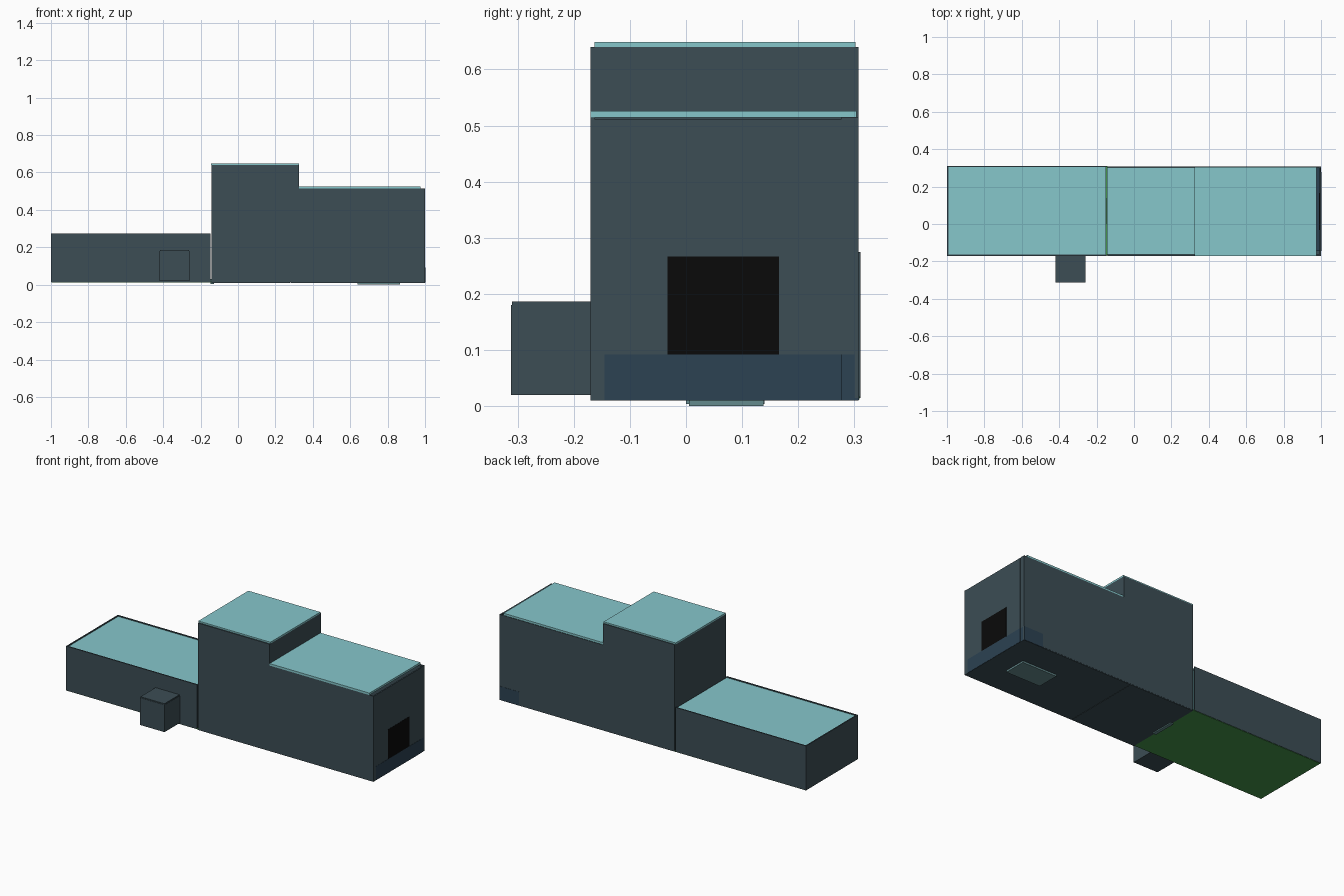
import bpy, bmesh

def mat(name, rgb):
    m = bpy.data.materials.new(name)
    m.diffuse_color = (*rgb, 1)
    return m

SLATE = mat("slate_panel", (0.045, 0.075, 0.09))
TEAL = mat("teal_lid", (0.24, 0.57, 0.60))
GREEN = mat("green_floor", (0.06, 0.30, 0.07))
BLUE = mat("blue_band", (0.025, 0.054, 0.085))
BLACK = mat("black_panel", (0.003, 0.003, 0.003))
GREY = mat("grey_plate", (0.13, 0.26, 0.27))

def prism(name, pts, d, m):
    """Extrude a closed loop of 3D points along d."""
    bm = bmesh.new()
    f = bm.faces.new([bm.verts.new(p) for p in pts])
    r = bmesh.ops.extrude_face_region(bm, geom=[f])
    bmesh.ops.translate(bm, vec=d, verts=[v for v in r["geom"] if isinstance(v, bmesh.types.BMVert)])
    bmesh.ops.recalc_face_normals(bm, faces=bm.faces)
    me = bpy.data.meshes.new(name)
    bm.to_mesh(me)
    bm.free()
    me.materials.append(m)
    ob = bpy.data.objects.new(name, me)
    bpy.context.collection.objects.link(ob)
    return ob

def box(name, x, y, z, m=SLATE):
    pts = [(x[0], y[0], z[0]), (x[1], y[0], z[0]), (x[1], y[1], z[0]), (x[0], y[1], z[0])]
    return prism(name, pts, (0, 0, z[1] - z[0]), m)

T = 0.007  # panel thickness

# Low wing: walls, recessed lid, green floor
for side, y in (("front", -0.170), ("back", 0.304)):
    box(f"low_wing_{side}_wall", (-1, -0.148), (y, y + T), (0.014, 0.275))
box("low_wing_end_wall", (-1, -1 + T), (-0.163, 0.304), (0.014, 0.275))
box("low_wing_lid", (-0.993, -0.15), (-0.163, 0.304), (0.264, 0.270), TEAL)
box("low_wing_floor", (-0.997, -0.143), (-0.168, 0.309), (0.012, 0.018), GREEN)

# Main body: stepped front and back walls
step = [(-0.141, 0.014), (0.999, 0.014), (0.999, 0.514), (0.325, 0.514), (0.325, 0.640), (-0.141, 0.640)]
for side, y in (("front", -0.170), ("back", 0.300)):
    prism(f"body_{side}_wall", [(x, y, z) for x, z in step], (0, T, 0), SLATE)

# Tower wall facing the low wing, with a doorway
door = [(-0.163, 0.014), (0.0, 0.014), (0.0, 0.15), (0.14, 0.15), (0.14, 0.014),
        (0.300, 0.014), (0.300, 0.640), (-0.163, 0.640)]
prism("tower_door_wall", [(-0.141, y, z) for y, z in door], (T, 0, 0), SLATE)
box("door_sill", (-0.147, -0.128), (0.0, 0.14), (0.004, 0.030), GREY)
box("tower_step_wall", (0.325 - T, 0.325), (-0.163, 0.300), (0.514, 0.640))

# End wall, corner strip, opening panel and blue band
box("end_wall", (0.992, 1.0), (-0.170, 0.277), (0.010, 0.512))
box("end_corner_strip", (0.992, 0.998), (0.277, 0.307), (0.010, 0.515))
box("end_dark_panel", (0.99, 1.001), (-0.033, 0.166), (0.092, 0.267), BLACK)
box("blue_end_band", (0.872, 1.0012), (-0.145, 0.277), (0.011, 0.092), BLUE)
box("blue_back_band", (0.872, 0.9985), (0.277, 0.3082), (0.011, 0.092), BLUE)

# Lids
box("tower_lid", (-0.144, 0.325), (-0.163, 0.302), (0.640, 0.649), TEAL)
box("body_lid", (0.325, 0.975), (-0.170, 0.304), (0.514, 0.526), TEAL)

# Floor in two pieces with a seam, and an underside plate
for i, x in enumerate(((-0.141, 0.279), (0.281, 0.998))):
    box(f"body_floor_{i + 1}", x, (-0.169, 0.306), (0.010, 0.016))
box("underside_plate", (0.64, 0.865), (0.005, 0.138), (0.0, 0.012), GREY)

# Small side box
box("side_box_front", (-0.42, -0.26), (-0.312, -0.306), (0.020, 0.180))
for side, x in (("left", -0.42), ("right", -0.266)):
    box(f"side_box_{side}", (x, x + 0.006), (-0.306, -0.170), (0.020, 0.180))
box("side_box_floor", (-0.414, -0.266), (-0.306, -0.170), (0.020, 0.026))
box("side_box_top", (-0.418, -0.262), (-0.310, -0.170), (0.180, 0.186))
